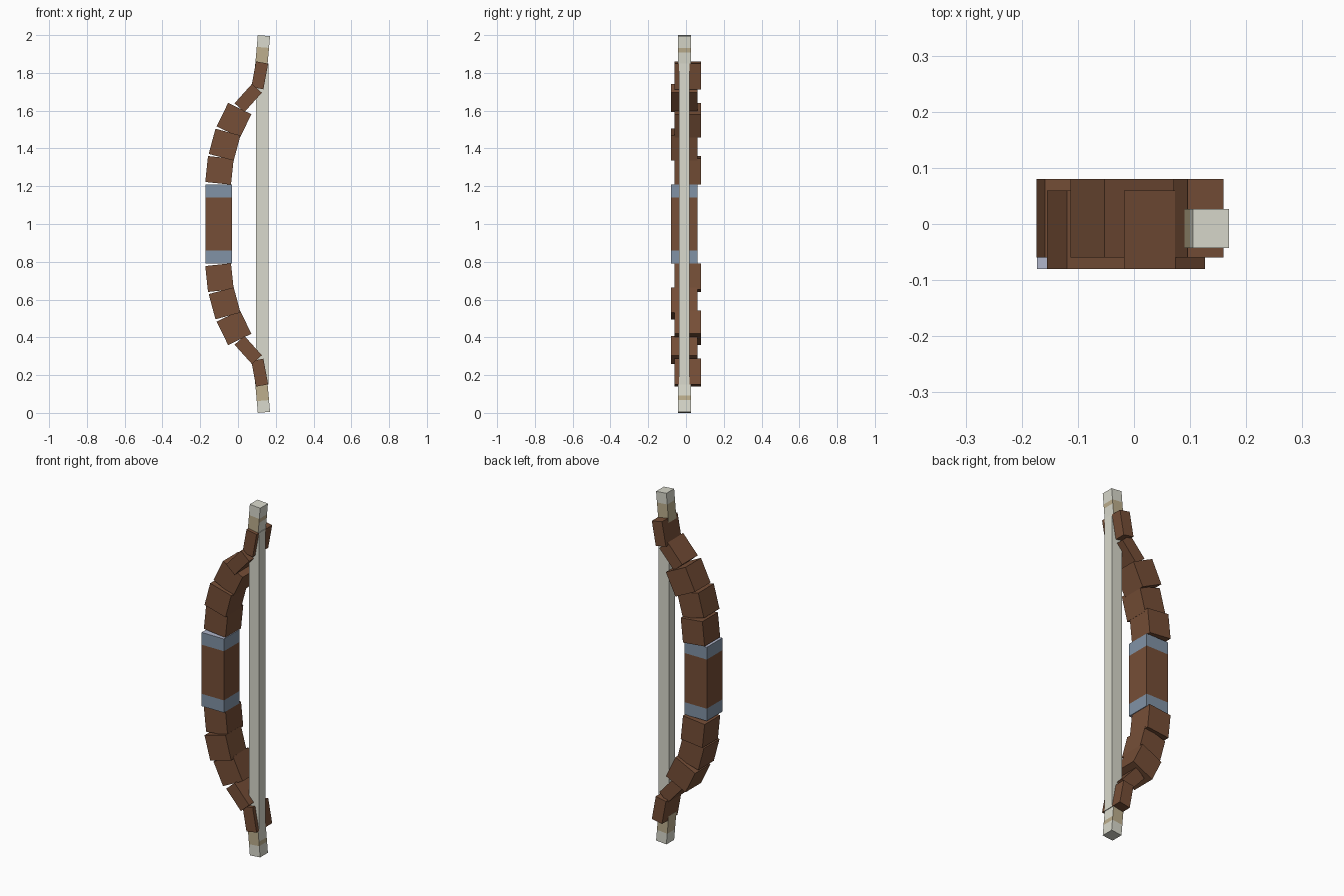
import bpy, bmesh, math
from mathutils import Vector

cube = bpy.data.objects.get("Cube")
if cube:
    bpy.data.objects.remove(cube, do_unlink=True)


def material(name, r, g, b):
    m = bpy.data.materials.new(name)
    m.use_nodes = True
    m.diffuse_color = (r, g, b, 1)
    m.node_tree.nodes["Principled BSDF"].inputs["Base Color"].default_value = (r, g, b, 1)
    return m


wood = material("brown wood", 0.18, 0.077, 0.038)
steel = material("blue steel", 0.22, 0.29, 0.38)
pale_steel = material("pale steel", 0.44, 0.47, 0.60)
bone = material("pale bone", 0.70, 0.70, 0.61)
tan = material("tan binding", 0.51, 0.43, 0.27)


def block(name, size, center, tilt, mats, cuts=(), rule=None):
    """Box cut across its length; rule(center, normal) picks each face's material."""
    bm = bmesh.new()
    bmesh.ops.create_cube(bm, size=1)
    bmesh.ops.scale(bm, vec=size, verts=bm.verts)
    for z in cuts:
        bmesh.ops.bisect_plane(bm, geom=bm.verts[:] + bm.edges[:] + bm.faces[:],
                               plane_co=(0, 0, z), plane_no=(0, 0, 1))
    bm.normal_update()
    if rule:
        for f in bm.faces:
            f.material_index = rule(f.calc_center_median(), f.normal)
    mesh = bpy.data.meshes.new(name)
    bm.to_mesh(mesh)
    bm.free()
    for m in mats:
        mesh.materials.append(m)
    ob = bpy.data.objects.new(name, mesh)
    ob.location = Vector(center)
    ob.rotation_euler.y = math.radians(tilt)
    bpy.context.collection.objects.link(ob)


# Grip with a steel band at each end
def grip_rule(c, n):
    if abs(n.z) > 0.5:
        return 2
    return 1 if abs(c.z) > 0.14 else 0


block("grip", (0.14, 0.14, 0.42), (-0.103, -0.01, 1), 0,
      [wood, steel, pale_steel], (-0.14, 0.14), grip_rule)

# Limb blocks from grip to tip: x, height above the middle, tilt, width
limb = [(-0.098, 0.284, 6, 0.137),
        (-0.071, 0.42, 15, 0.137),
        (-0.021, 0.549, 26, 0.137),
        (0.054, 0.667, 42, 0.07),
        (0.115, 0.787, 10.5, 0.065)]

for side, label in ((1, "upper"), (-1, "lower")):
    for i, (x, h, tilt, width) in enumerate(limb):
        y = 0.01 if i % 2 == 0 else -0.01
        block(f"{label}_limb_{i + 1}", (width, 0.14, 0.138),
              (x, y, 1 + side * h), side * tilt, [wood])

    # Tip: pale end, tan binding, string side pale below the binding
    def tip_rule(c, n, s=side):
        h = c.z * s
        if h > 0.02 or abs(n.z) > 0.5:
            return 0
        return 0 if n.x > 0.5 and h < -0.005 else 1

    block(f"{label}_tip", (0.065, 0.07, 0.165), (0.13, -0.008, 1 + side * 0.915),
          side * 5, [bone, tan], (side * 0.02, -side * 0.004), tip_rule)

# Bow string
block("string", (0.065, 0.056, 1.70), (0.128, -0.01, 1), 0, [bone])
